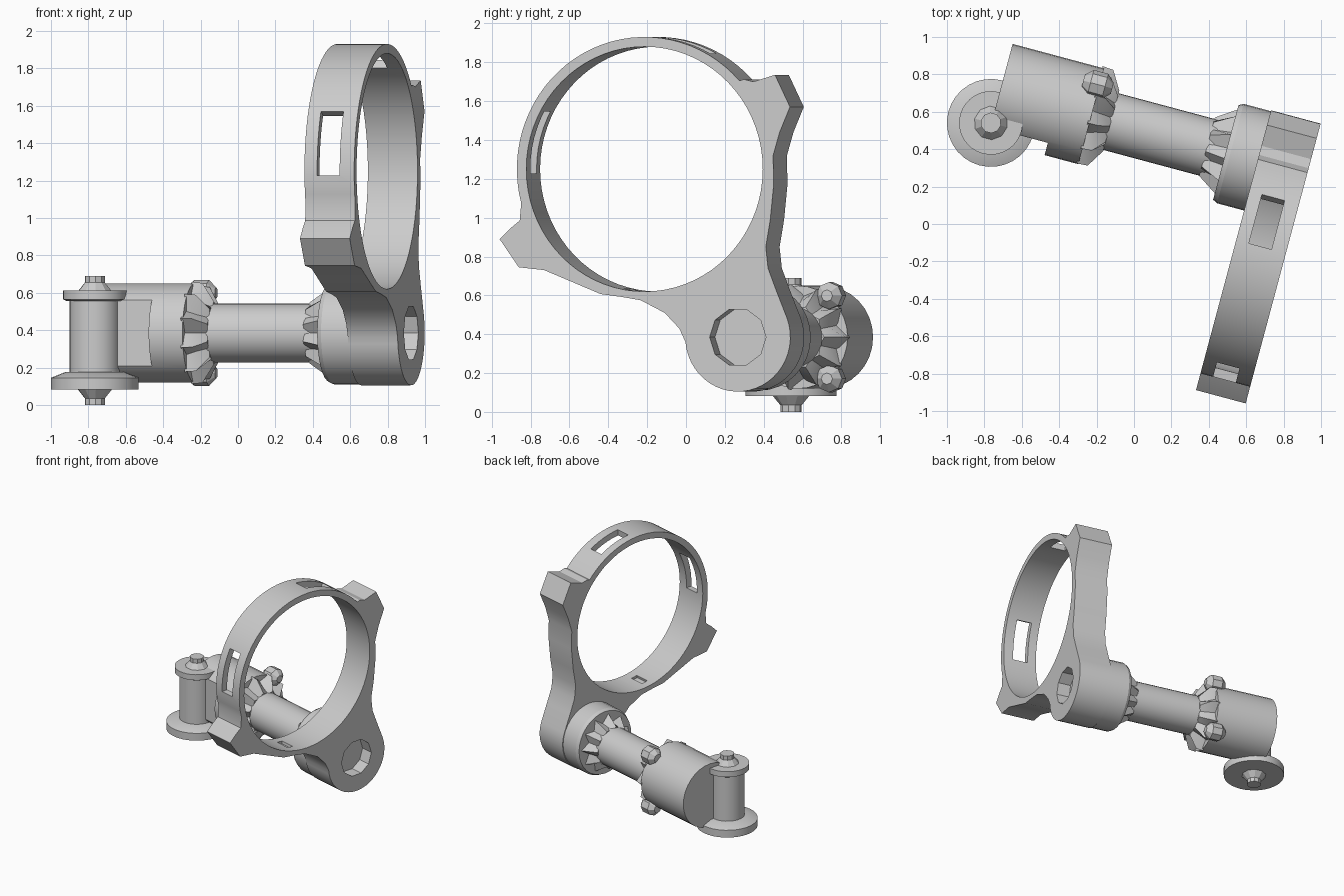
import bpy, bmesh
from math import sin, cos, radians, pi

if "Cube" in bpy.data.objects:
    bpy.data.objects.remove(bpy.data.objects["Cube"])

TURN = radians(-15)          # whole model is turned about z
HUB = (0.497, 0.385)         # arm axis (y, z) in the turned frame
RING = (0.0, 1.25)           # ring centre (y, z)
PIN = (-0.879, 0.324)        # vertical pivot (x, y)


def arc(c, r, a0, a1, n):
    return [(c[0] + r * cos(radians(a0 + (a1 - a0) * i / n)),
             c[1] + r * sin(radians(a0 + (a1 - a0) * i / n))) for i in range(n + 1)]


def circle(c, r, n=32):
    return arc(c, r, 0, 360, n)[:-1]


def star(c, r_out, r_in, teeth):
    return [(c[0] + (r_in if i % 2 else r_out) * cos(pi * i / teeth),
             c[1] + (r_in if i % 2 else r_out) * sin(pi * i / teeth)) for i in range(2 * teeth)]


def loft(name, rings):
    """Capped skin through equal-length rings of 3D points."""
    bm = bmesh.new()
    loops = [[bm.verts.new(p) for p in ring] for ring in rings]
    n = len(loops[0])
    for a, b in zip(loops, loops[1:]):
        for i in range(n):
            j = (i + 1) % n
            bm.faces.new((a[i], a[j], b[j], b[i]))
    bm.faces.new(loops[0][::-1])
    bm.faces.new(loops[-1])
    bmesh.ops.recalc_face_normals(bm, faces=bm.faces)
    me = bpy.data.meshes.new(name)
    bm.to_mesh(me)
    bm.free()
    ob = bpy.data.objects.new(name, me)
    bpy.context.collection.objects.link(ob)
    ob.rotation_euler.z = TURN
    return ob


def along_x(name, *sections):
    """Sections are (x, [(y, z), ...])."""
    return loft(name, [[(x, y, z) for y, z in pts] for x, pts in sections])


def pivot(name, *steps, n=32):
    """Vertical turned part; steps are (z, radius)."""
    return loft(name, [[(x, y, z) for x, y in circle(PIN, r, n)] for z, r in steps])


def cut(ob, cutter):
    mod = ob.modifiers.new("cut", "BOOLEAN")
    mod.operation, mod.solver, mod.object = "DIFFERENCE", "EXACT", cutter
    bpy.context.view_layer.objects.active = ob
    bpy.ops.object.modifier_apply(modifier=mod.name)
    bpy.data.objects.remove(cutter)


# Ring plate: hub, neck, two lugs and ring rim in one outline
outline = arc(HUB, 0.28, 185, 380, 26)
outline += [(0.70, 0.63), (0.658, 0.74), (0.646, 0.85), (0.67, 0.99), (0.688, 1.17),
            (0.685, 1.32), (0.72, 1.44), (0.775, 1.57), (0.695, 1.735), (0.58, 1.70), (0.53, 1.712)]
outline += arc(RING, 0.68, 42, 195, 34)
outline += [(-0.665, 0.985), (-0.715, 0.945), (-0.772, 0.89), (-0.67, 0.745), (-0.534, 0.73),
            (-0.40, 0.675), (-0.234, 0.607), (-0.12, 0.592), (-0.02, 0.575), (0.108, 0.51), (0.185, 0.43)]
plate = along_x("ring_plate", (0.55, outline), (0.825, outline))
bore = circle(RING, 0.63, 72)
cut(plate, along_x("bore", (0.4, bore), (1.0, bore)))
socket = circle(HUB, 0.15, 10)
cut(plate, along_x("socket", (0.72, socket), (0.9, socket)))

# Slots through the rim, and a shallow one at the bottom
for a0, a1, r1 in ((152, 182, 0.75), (61, 85, 0.75), (258, 263, 0.65)):
    sector = arc(RING, 0.58, a0, a1, 8) + arc(RING, r1, a1, a0, 8)
    cut(plate, along_x("slot", (0.62, sector), (0.745, sector)))

# Hub sleeve behind the plate
along_x("hub_sleeve", (0.375, circle(HUB, 0.262)), (0.40, circle(HUB, 0.275)), (0.56, circle(HUB, 0.275)))

# Arm tube
along_x("arm", (-0.45, circle(HUB, 0.157)), (0.45, circle(HUB, 0.157)))

# Toothed collars at both arm ends
along_x("hub_collar", (0.27, star(HUB, 0.165, 0.15, 11)), (0.38, star(HUB, 0.24, 0.17, 11)))
along_x("clamp_collar", (-0.38, star(HUB, 0.275, 0.22, 11)), (-0.32, star(HUB, 0.27, 0.18, 11)),
        (-0.26, star(HUB, 0.17, 0.15, 11)))

# Clamp barrel, relieved beside the pivot
barrel = along_x("clamp_barrel", (-0.876, circle(HUB, 0.265)), (-0.37, circle(HUB, 0.265)))
relief = [(0.1, 0.0), (0.30, 0.0), (0.30, 0.8), (0.1, 0.8)]
cut(barrel, along_x("relief", (-1.0, relief), (-0.557, relief)))

# Bolt ears on the clamp, above and below
for a in (51, -51):
    ear = (HUB[0] + 0.275 * cos(radians(a)), HUB[1] + 0.275 * sin(radians(a)))
    along_x("clamp_ear", (-0.46, circle(ear, 0.035, 8)), (-0.42, circle(ear, 0.07, 8)),
            (-0.34, circle(ear, 0.07, 8)), (-0.30, circle(ear, 0.03, 8)))

# Vertical pivot: body, flanges and tapered end bolts
pivot("pivot_body", (0.12, 0.135), (0.59, 0.135))
pivot("bottom_flange", (0.083, 0.235), (0.145, 0.235), (0.175, 0.16))
pivot("top_flange", (0.555, 0.15), (0.565, 0.17), (0.612, 0.17))
pivot("top_bolt", (0.60, 0.10), (0.655, 0.055), (0.69, 0.055), n=10)
pivot("bottom_bolt", (0.0, 0.055), (0.035, 0.055), (0.09, 0.10), n=10)

# Smooth curved walls, sharp edges kept
bpy.ops.object.select_all(action="SELECT")
bpy.context.view_layer.objects.active = plate
bpy.ops.object.shade_smooth_by_angle(angle=radians(25))
